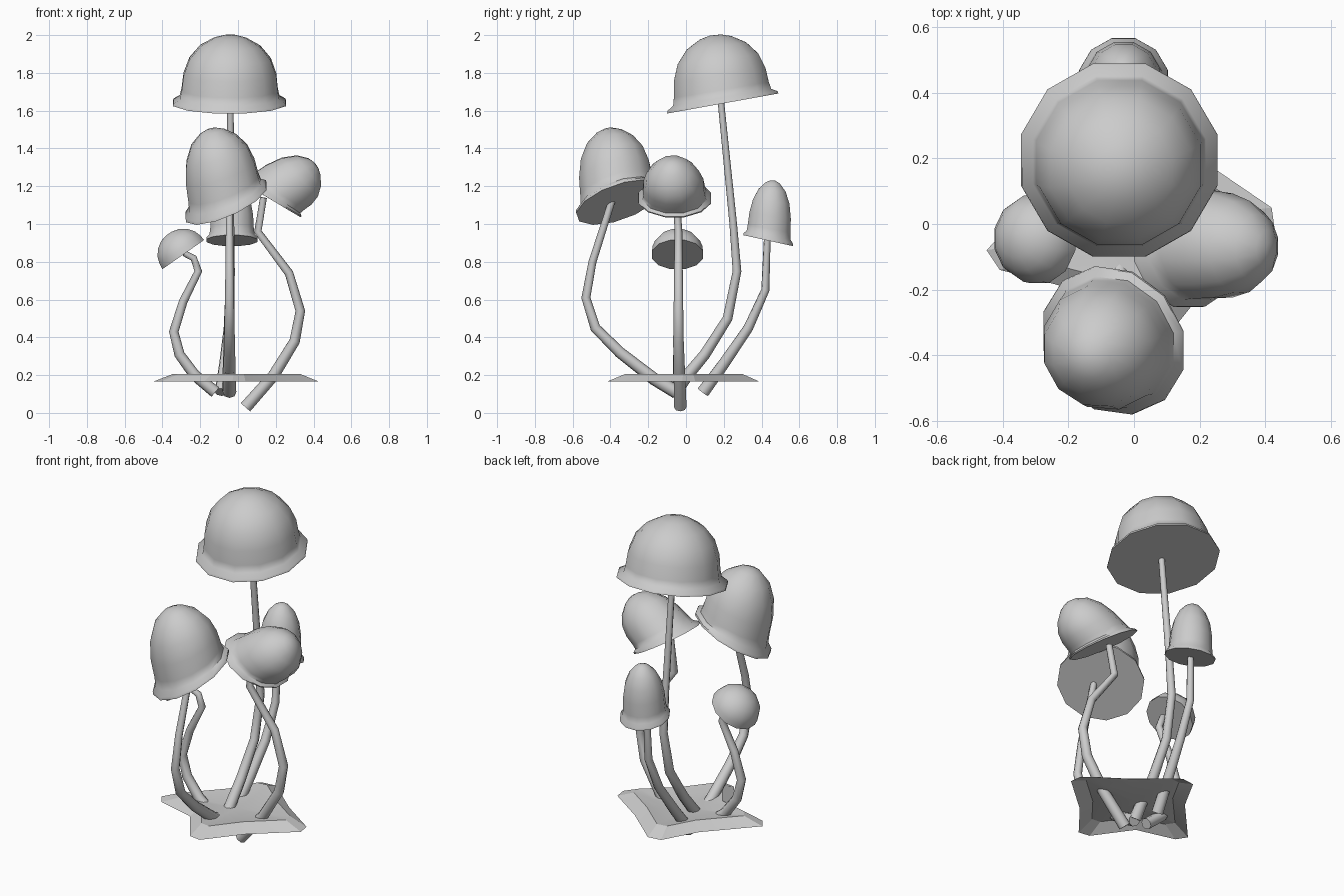
import bpy, bmesh, math
from mathutils import Vector

if "Cube" in bpy.data.objects:
    bpy.data.objects.remove(bpy.data.objects["Cube"])

# bell profile shared by all caps: (radius fraction, height fraction)
BELL = [(1, 0), (.99, .035), (.88, .09), (.85, .2), (.82, .42), (.72, .65),
        (.53, .84), (.28, .96), (.1, 1.0)]
# rounder profile for the small button cap
BUTTON = [(1, 0), (.99, .06), (.97, .25), (.88, .5), (.7, .74), (.42, .93), (.12, 1.0)]
SIDES = 12


def finish(obj, angle):
    bpy.context.collection.objects.link(obj)
    bpy.ops.object.select_all(action='DESELECT')
    obj.select_set(True)
    bpy.context.view_layer.objects.active = obj
    if obj.type == 'CURVE':
        bpy.ops.object.convert(target='MESH')
    bpy.ops.object.shade_smooth_by_angle(angle=math.radians(angle))


def cap(name, centre, normal, apex, radius, profile=BELL):
    """Loft rings from a tilted rim to the apex, closed by a flat gill disc."""
    c, n, a = Vector(centre), Vector(normal).normalized(), Vector(apex)
    axis = (a - c).normalized()
    bm = bmesh.new()
    rings = []
    for r, t in profile:
        d = n.lerp(axis, t).normalized()
        u = (Vector((1, 0, 0)) - d * d.x).normalized()
        v = d.cross(u)
        p = c.lerp(a, t)
        rings.append([bm.verts.new(p + radius * r * (u * math.cos(w) + v * math.sin(w)))
                      for w in (2 * math.pi * (i + .5) / SIDES for i in range(SIDES))])
    for lo, hi in zip(rings, rings[1:]):
        for i in range(SIDES):
            j = (i + 1) % SIDES
            bm.faces.new((lo[i], lo[j], hi[j], hi[i]))
    bm.faces.new(rings[0][::-1])
    bm.faces.new(rings[-1])
    me = bpy.data.meshes.new(name)
    bm.to_mesh(me)
    bm.free()
    finish(bpy.data.objects.new(name, me), 50)


def stem(name, points, base, top):
    """Tapered eight-sided tube through the points, listed base to top."""
    cu = bpy.data.curves.new(name, 'CURVE')
    cu.dimensions = '3D'
    cu.bevel_depth = 1
    cu.bevel_resolution = 2
    cu.use_fill_caps = True
    sp = cu.splines.new('POLY')
    sp.points.add(len(points) - 1)
    for i, (pt, co) in enumerate(zip(sp.points, points)):
        pt.co = (*co, 1)
        pt.radius = base + (top - base) * i / (len(points) - 1)
    finish(bpy.data.objects.new(name, cu), 50)


# tall mushroom
cap("tall_cap", (-.045, .195, 1.638), (0, -.18, 1), (-.04, .155, 2.0), .31)
stem("tall_stem", [(-.05, -.05, .12), (-.05, .0, .19), (-.05, .1, .31), (-.045, .22, .5),
                   (-.04, .27, .75), (-.04, .25, 1.0), (-.04, .185, 1.645)], .035, .017)

# large front mushroom
cap("front_cap", (-.062, -.355, 1.115), (-.45, -.36, 1), (-.14, -.41, 1.505), .24)
stem("front_stem", [(-.045, -.05, .11), (-.045, -.17, .18), (-.045, -.35, .32),
                    (-.045, -.48, .45), (-.045, -.53, .61), (-.045, -.495, .8),
                    (-.045, -.38, 1.16)], .036, .018)

# right leaning mushroom
cap("right_cap", (.165, -.06, 1.135), (.6, 0, 1), (.415, -.075, 1.31), .2)
stem("right_stem", [(.04, -.03, .03), (.19, -.035, .2), (.3, -.04, .38), (.33, -.04, .54),
                    (.27, -.04, .74), (.105, -.04, .96), (.135, -.05, 1.14)], .033, .018)

# small left mushroom
cap("left_cap", (-.29, -.045, .838), (-.7, 0, 1), (-.365, -.045, .95), .14, BUTTON)
stem("left_stem", [(-.12, -.04, .11), (-.23, -.04, .2), (-.31, -.04, .31), (-.34, -.04, .43),
                   (-.29, -.04, .59), (-.21, -.04, .75), (-.235, -.04, .82),
                   (-.285, -.045, .845)], .032, .016)

# small back mushroom
cap("back_cap", (-.032, .435, .912), (0, .22, 1), (-.03, .46, 1.23), .14)
stem("back_stem", [(-.09, .09, .11), (-.07, .2, .26), (-.05, .33, .45), (-.045, .42, .65),
                   (-.04, .43, .92)], .034, .018)

# four-pointed ground leaf: blunt tips with a notch after each
outline = [(.43, -.02), (.42, .05), (.2, .2), (-.02, .39), (-.1, .38), (-.21, .18),
           (-.45, -.08), (-.41, -.14), (-.18, -.2), (-.03, -.41), (.04, -.42), (.2, -.22)]
bm = bmesh.new()
rings = [[bm.verts.new((x * s, y * s, z)) for x, y in outline]
         for s, z in ((1, .165), (.76, .207), (.5, .193))]
for lo, hi in zip(rings, rings[1:]):
    for i in range(12):
        j = (i + 1) % 12
        bm.faces.new((lo[i], lo[j], hi[j], hi[i]))
hub = bm.verts.new((0, 0, .185))
for i in range(12):
    bm.faces.new((rings[-1][i], rings[-1][(i + 1) % 12], hub))
me = bpy.data.meshes.new("ground_leaf")
bm.to_mesh(me)
bm.free()
finish(bpy.data.objects.new("ground_leaf", me), 10)
